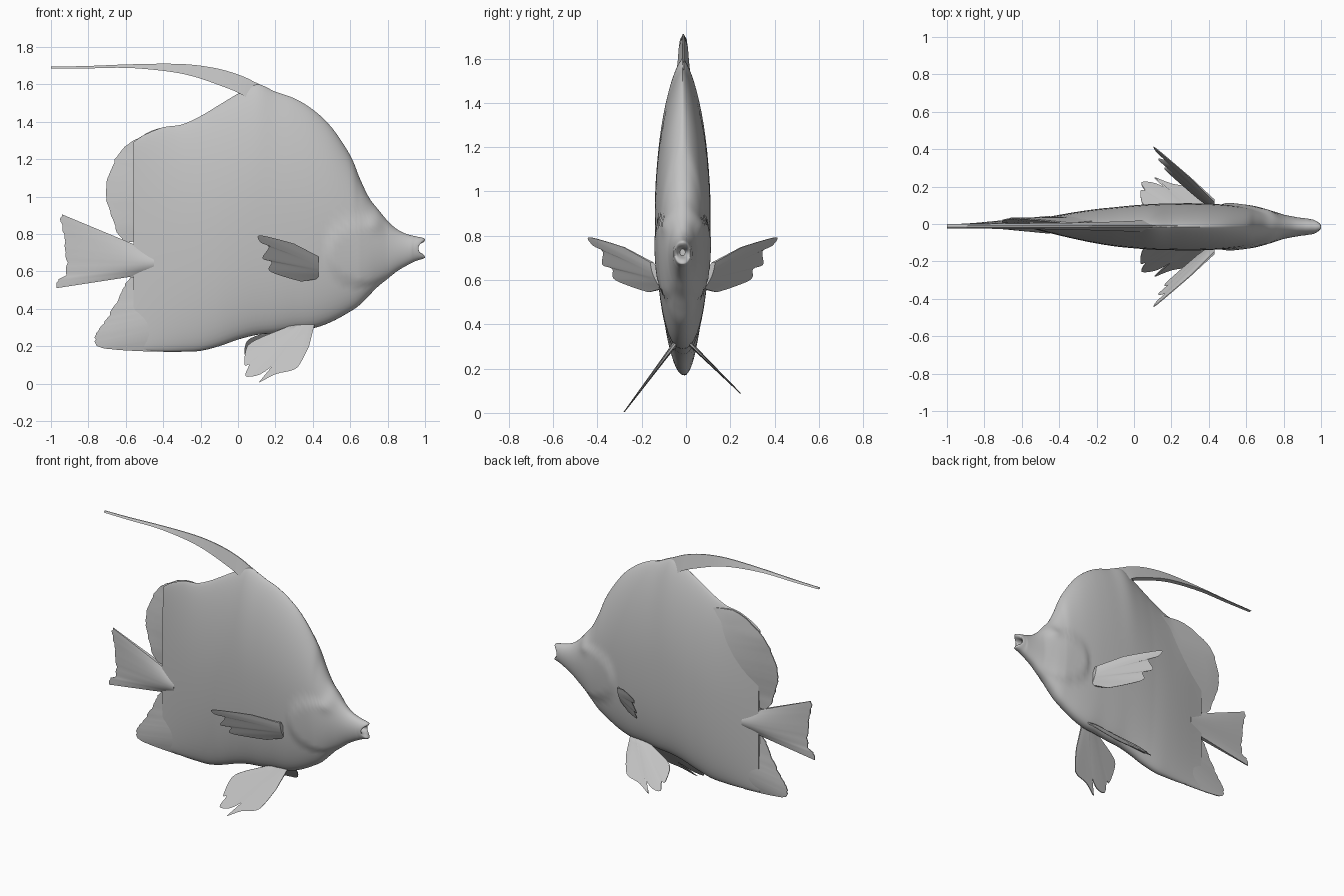
import bpy
import bmesh
import math
import random
from mathutils import Vector

random.seed(4)
if "Cube" in bpy.data.objects:
    bpy.data.objects.remove(bpy.data.objects["Cube"])

# One plain grey for the whole fish
grey = bpy.data.materials.new("plain_grey")
grey.use_nodes = True
colour = (0.55, 0.55, 0.55, 1)
grey.diffuse_color = colour
grey.node_tree.nodes["Principled BSDF"].inputs["Base Color"].default_value = colour


def clamp(value):
    return max(0.0, min(1.0, value))


def spline(rows, steps):
    """Smooth curve through rows of any width."""
    pts = [Vector(r) for r in rows]
    last = len(pts) - 1
    out = []
    for i in range(last):
        a, b, c, d = (pts[max(0, min(last, i + k))] for k in (-1, 0, 1, 2))
        for s in range(steps):
            t = s / steps
            out.append(b + (c - a) * (t / 2) + (a * 2 - b * 5 + c * 4 - d) * (t * t / 2)
                       + (b * 3 - a - c * 3 + d) * (t ** 3 / 2))
    out.append(pts[-1])
    return out


def loft(name, rings, angle=50):
    """Skin a list of closed rings and cap both ends."""
    bm = bmesh.new()
    loops = [[bm.verts.new(p) for p in ring] for ring in rings]
    n = len(loops[0])
    for one, two in zip(loops, loops[1:]):
        for i in range(n):
            j = (i + 1) % n
            bm.faces.new((one[i], one[j], two[j], two[i]))
    bm.faces.new(loops[0])
    bm.faces.new(loops[-1])
    bmesh.ops.recalc_face_normals(bm, faces=bm.faces)
    mesh = bpy.data.meshes.new(name)
    bm.to_mesh(mesh)
    bm.free()
    mesh.materials.append(grey)
    obj = bpy.data.objects.new(name, mesh)
    bpy.context.collection.objects.link(obj)
    bpy.ops.object.select_all(action="DESELECT")
    obj.select_set(True)
    bpy.context.view_layer.objects.active = obj
    bpy.ops.object.shade_smooth_by_angle(angle=math.radians(angle))
    return obj


def blade_ring(root, tip, thick, bend, cols=8):
    """Thin wedge section from a root point to a tip point in (x, z)."""
    near, far = [], []
    for k in range(cols + 1):
        s = k / cols
        p = root.lerp(tip, s)
        y = bend(p.x, p.y)
        half = thick * (1 - s) + 0.003
        near.append((p.x, y - half, p.y))
        far.append((p.x, y + half, p.y))
    return near + far[::-1]


def fan(name, root_a, root_b, tips, thick, bend, ragged=0.0):
    """Fin whose rays spread from a root line to an outline of tips."""
    edge = spline(tips, 4)
    rings = []
    for i, tip in enumerate(edge):
        f = i / (len(edge) - 1)
        tip = tip + Vector((random.uniform(-ragged, ragged), 0))
        root = Vector(root_a).lerp(Vector(root_b), f)
        rings.append(blade_ring(root, tip, thick * (0.3 + 0.7 * math.sin(math.pi * f)), bend))
    return loft(name, rings)


# Body and head: x, belly height, back height, half width, upper fullness
stations = [
    (-.56, .18, 1.29, .02, 1.2), (-.5, .175, 1.33, .033, 1.3), (-.4, .17, 1.37, .055, 1.4),
    (-.3, .17, 1.385, .075, 1.4), (-.2, .175, 1.43, .092, 1.4), (-.1, .2, 1.49, .105, 1.4),
    (0, .235, 1.55, .115, 1.4), (.1, .26, 1.6, .122, 1.4), (.2, .27, 1.56, .125, 1.4),
    (.3, .285, 1.525, .126, 1.4), (.4, .295, 1.465, .124, 1.35), (.5, .33, 1.37, .117, 1.3),
    (.6, .385, 1.22, .105, 1.2), (.65, .42, 1.1, .097, 1.1), (.7, .47, .995, .088, 1),
    (.75, .52, .93, .077, 1), (.8, .56, .87, .065, 1), (.85, .6, .825, .055, 1),
    (.9, .63, .8, .047, 1), (.95, .655, .787, .042, 1), (.985, .666, .78, .04, 1),
    (1, .675, .77, .034, 1), (.985, .695, .752, .022, 1), (.94, .71, .74, .012, 1)]


def body_ring(x, low, high, width, power, sides=64):
    ring = []
    centre = -.015 * clamp((x + .6) / .5)
    for i in range(sides):
        a = math.tau * i / sides
        c, s = math.cos(a), math.sin(a)
        z = (low + high) / 2 + (high - low) / 2 * s
        y = width * abs(c) ** (power if s > 0 else .85)
        # raised gill cover and eye bulge
        r = math.hypot((x - .66) / .2, (z - .7) / .18)
        y += .013 * clamp((1 - r) / .13) * clamp((.8 - x) / .15) * clamp(y / .04)
        eye = math.hypot(x - .73, z - .86) / .045
        y += .012 * math.exp(-eye * eye) * clamp(y / .03)
        # mouth corners sit behind the lips
        ring.append((x - .035 * c * c * clamp((x - .93) / .05), centre + math.copysign(y, c), z))
    return ring


loft("body", [body_ring(*row) for row in spline(stations, 5)])

# Long dorsal streamer: x, lower edge, upper edge, half thickness
streamer = [(.3, 1.3, 1.515, .03), (.2, 1.4, 1.56, .03), (.1, 1.48, 1.607, .03),
            (.02, 1.545, 1.645, .027), (-.1, 1.595, 1.682, .022), (-.25, 1.645, 1.705, .018),
            (-.4, 1.672, 1.71, .014), (-.6, 1.688, 1.706, .012), (-.8, 1.685, 1.698, .01),
            (-1, 1.685, 1.694, .008)]
loft("dorsal_streamer", [blade_ring(Vector((x, low)), Vector((x, high)), t, lambda u, v: -.012)
                         for x, low, high, t in spline(streamer, 4)])


# Rear fins
def dorsal_bend(x, z):
    return .035 * clamp((z - .85) / .4) * clamp((-.3 - x) / .35)


def flat(x, z):
    return -.004


fan("rear_dorsal_fin", (-.3, .78), (-.22, 1.36),
    [(-.6, .755), (-.645, .81), (-.672, .88), (-.69, .95), (-.71, 1.01), (-.695, 1.1),
     (-.665, 1.18), (-.62, 1.25), (-.54, 1.31), (-.44, 1.36), (-.36, 1.375)],
    .045, dorsal_bend, .005)
fan("anal_fin", (-.25, .2), (-.3, .58),
    [(-.45, .17), (-.64, .18), (-.74, .195), (-.765, .225), (-.755, .27), (-.72, .32),
     (-.68, .38), (-.64, .45), (-.605, .52), (-.58, .57)],
    .04, flat, .006)
fan("tail_fin", (-.45, .7), (-.45, .59),
    [(-.945, .905), (-.945, .85), (-.93, .78), (-.92, .7), (-.915, .63), (-.92, .58),
     (-.965, .55), (-.965, .51)],
    .045, flat, .006)

# Paired fins, the pelvic pair hanging at slightly different heights
pectoral = [(.3, .748), (.2, .775), (.11, .792), (.12, .755), (.165, .73), (.13, .67),
            (.18, .65), (.165, .605), (.25, .57), (.34, .545)]
pelvic = [(.38, .2), (.34, .12), (.3, .075), (.2, .05), (.11, .005), (.2, .08), (.22, .12),
          (.12, .05), (.04, .04), (.06, .1), (.035, .1), (.05, .2), (.13, .25)]
for side, label in ((-1, "right"), (1, "left")):
    shift = -.015
    fan(label + "_pectoral_fin", (.43, .68), (.43, .56), pectoral, .014,
        lambda x, z: shift + side * (.115 + (.42 - x) * .75 + (z - .6) * .4))
    drop = 1 if side < 0 else .73
    tips = [(x, .31 - (.31 - z) * drop) for x, z in pelvic]
    fan(label + "_pelvic_fin", (.41, .32), (.28, .31), tips, .012,
        lambda x, z: shift + side * (.035 + (.31 - z) * (.75 if side < 0 else 1.02)))
